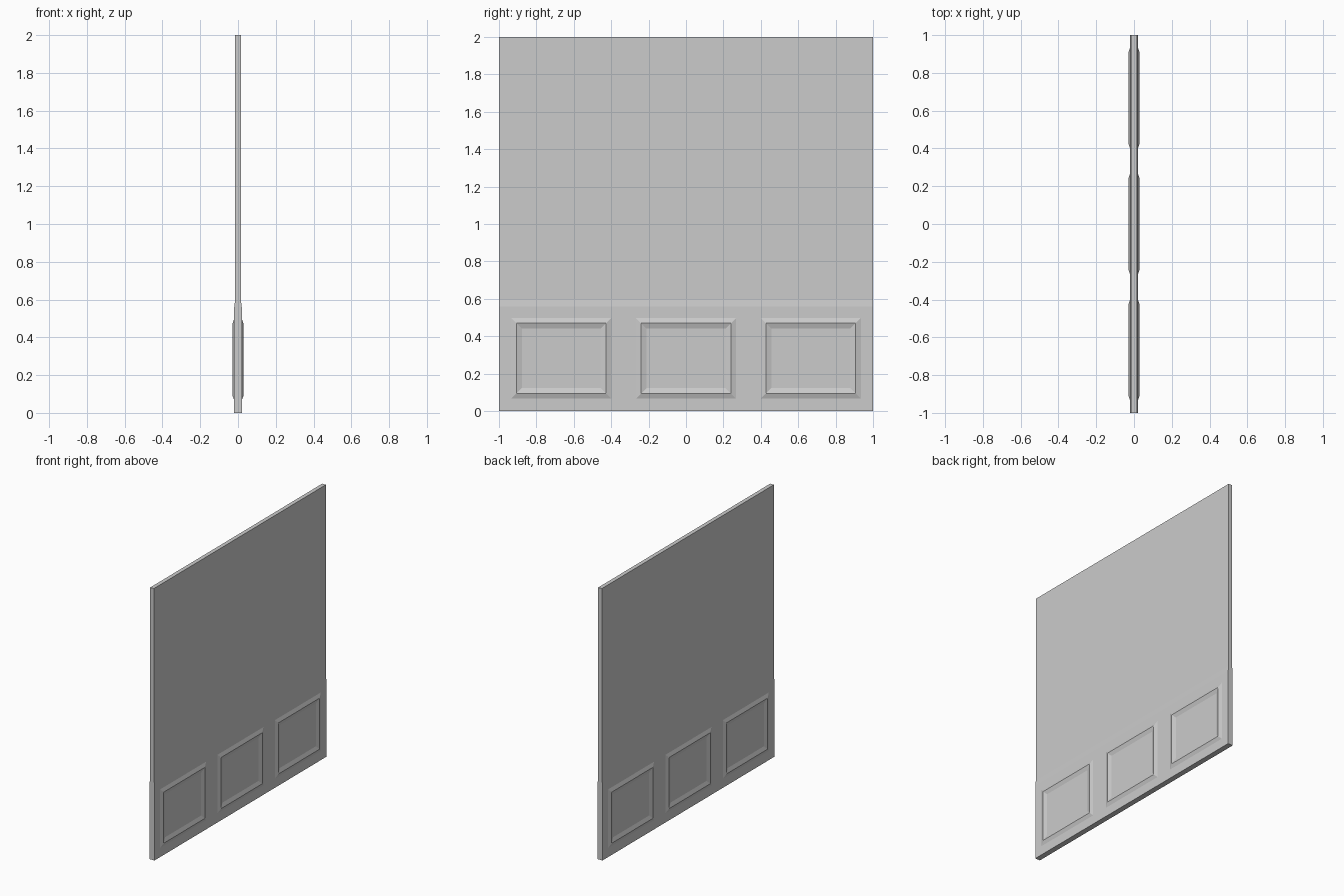
import bpy, bmesh

if "Cube" in bpy.data.objects:
    bpy.data.objects.remove(bpy.data.objects["Cube"])

WALL, DADO, RIDGE = 0.015, 0.02, 0.03   # half thicknesses


def make_object(name, bm):
    bmesh.ops.recalc_face_normals(bm, faces=bm.faces)
    mesh = bpy.data.meshes.new(name)
    bm.to_mesh(mesh)
    bm.free()
    obj = bpy.data.objects.new(name, mesh)
    bpy.context.collection.objects.link(obj)
    return obj


# Wall slab with thicker lower panelling and a sloped top edge, swept along y
profile = [(DADO, 0), (DADO, 0.56), (WALL, 0.60), (WALL, 2.0)]
profile += [(-x, z) for x, z in reversed(profile)]
bm = bmesh.new()
ends = [[bm.verts.new((x, y, z)) for x, z in profile] for y in (-1, 1)]
n = len(profile)
for i in range(n):
    j = (i + 1) % n
    bm.faces.new((ends[0][i], ends[0][j], ends[1][j], ends[1][i]))
for a in range(n // 2 - 1):     # end caps as strips across the thickness
    for e in ends:
        bm.faces.new((e[a], e[a + 1], e[n - 2 - a], e[n - 1 - a]))
make_object("wall", bm)


# Mitred moulding frame: outer foot, ridge and inner foot rings
def moulding(name, side, yc, half_w=0.268, zc=0.282, half_h=0.216):
    bm = bmesh.new()
    rings = []
    for inset, x in ((0, DADO), (0.028, RIDGE), (0.058, DADO), (0.028, DADO - 0.004)):
        w, h = half_w - inset, half_h - inset
        rings.append([bm.verts.new((side * x, yc + sy * w, zc + sz * h))
                      for sy, sz in ((-1, -1), (1, -1), (1, 1), (-1, 1))])
    for k in range(4):
        a, b = rings[k], rings[(k + 1) % 4]
        for i in range(4):
            j = (i + 1) % 4
            bm.faces.new((a[i], a[j], b[j], b[i]))
    return make_object(name, bm)


for side, label in ((1, "right"), (-1, "left")):
    for i in range(3):
        moulding(f"panel_moulding_{label}_{i + 1}", side, (i - 1) * 0.667)
